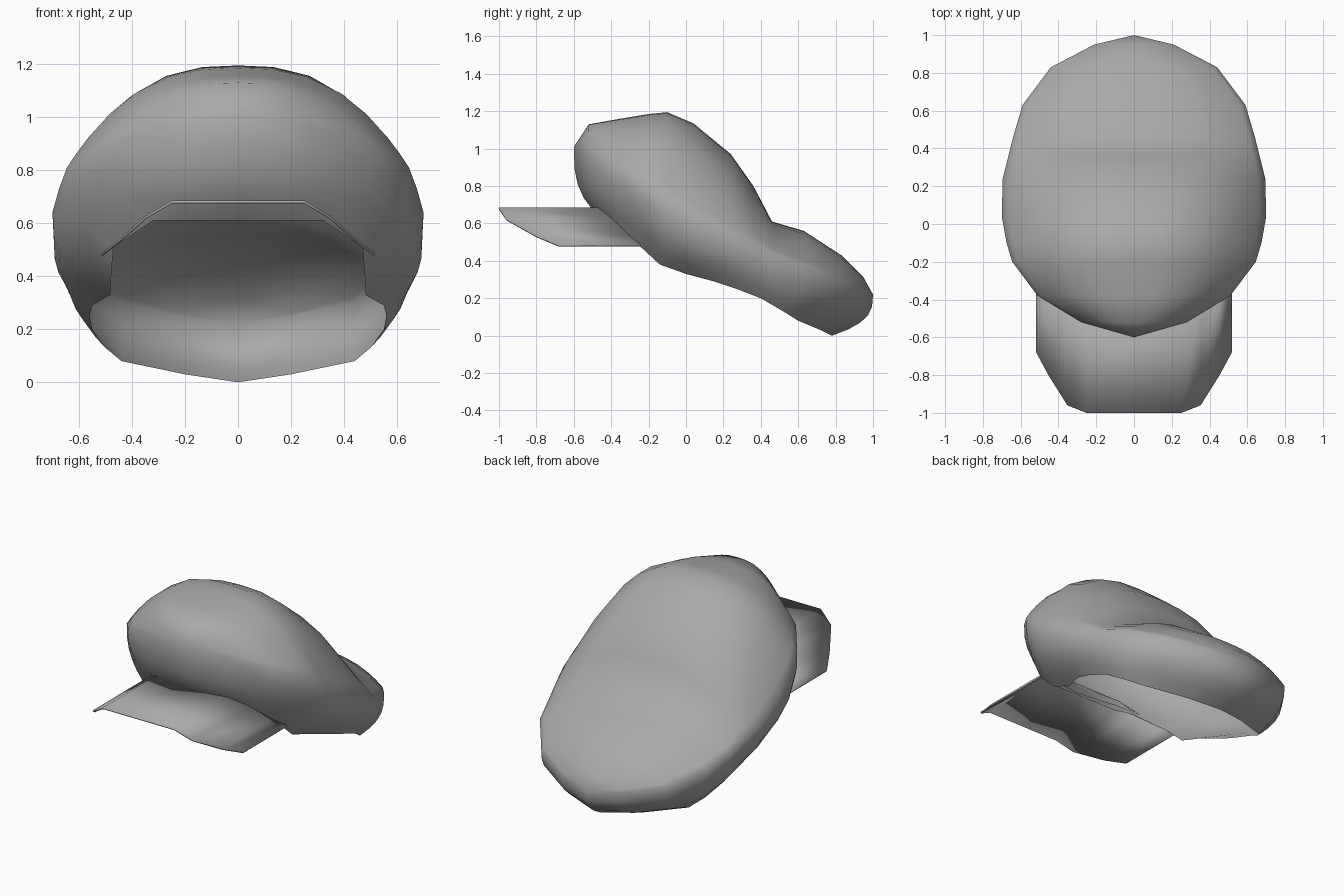
import bpy
import bmesh

cube = bpy.data.objects.get("Cube")
if cube:
    bpy.data.objects.remove(cube)

cloth = bpy.data.materials.new("grey_cloth")
cloth.use_nodes = True
GREY = (0.4, 0.4, 0.4, 1)
cloth.diffuse_color = GREY
cloth.node_tree.nodes["Principled BSDF"].inputs["Base Color"].default_value = GREY


def loft(name, rows, angle):
    """Skin a grid of points, weld coincident ones and shade smooth."""
    bm = bmesh.new()
    grid = [[bm.verts.new(p) for p in row] for row in rows]
    for a, b in zip(grid, grid[1:]):
        for i in range(len(a) - 1):
            bm.faces.new((a[i], a[i + 1], b[i + 1], b[i]))
    bmesh.ops.remove_doubles(bm, verts=bm.verts[:], dist=0.0005)
    bmesh.ops.recalc_face_normals(bm, faces=bm.faces[:])
    mesh = bpy.data.meshes.new(name)
    bm.to_mesh(mesh)
    bm.free()
    obj = bpy.data.objects.new(name, mesh)
    bpy.context.collection.objects.link(obj)
    mesh.materials.append(cloth)
    bpy.ops.object.select_all(action="DESELECT")
    obj.select_set(True)
    bpy.context.view_layer.objects.active = obj
    bpy.ops.object.shade_smooth_by_angle(angle=angle)
    return obj


def mirrored(half):
    """Extend a centre-to-side row of points to both sides."""
    return [(-x, y, z) for x, y, z in reversed(half[1:])] + half


# Crown stations, front to back:
# rim y, rim half width, rim z, centre top z, then the head opening x, y, z
stations = [
    (-.60, 0, 1.01, 1.01, 0, -.43, .61),
    (-.52, .28, .97, 1.13, .20, -.43, .61),
    (-.38, .51, .89, 1.155, .32, -.40, .61),
    (-.20, .645, .81, 1.185, .47, -.28, .51),
    (-.10, .675, .73, 1.195, .48, -.14, .38),
    (.04, .70, .64, 1.135, .48, 0, .33),
    (.24, .695, .54, .97, .55, .15, .29),
    (.36, .665, .49, .80, .56, .27, .25),
    (.46, .64, .44, .61, .55, .40, .20),
    (.63, .59, .38, .56, .50, .52, .13),
    (.83, .44, .30, .43, .44, .60, .08),
    (.95, .21, .25, .31, .20, .72, .03),
    (1, 0, .22, .22, 0, .78, 0),
]


def crown_section(y, width, rim, top, ox, oy, oz):
    # Domed top out to the rim, then the rolled underside to the opening
    half = [(width * u, y, rim + (top - rim) * (1 - u ** 2.7))
            for u in (0, .2, .4, .6, .75, .88, .95, 1)]
    for v in (.2, .4, .6, .8, 1):
        inward, down = v ** 2.3, v ** .75
        half.append((width + (ox - width) * inward,
                     y + (oy - y) * inward,
                     rim + (oz - rim) * down))
    return mirrored(half)


loft("cap_crown", [crown_section(*s) for s in stations], 1.1)

# Curved brim: x, z, front y, back y
brim_stations = [
    (0, .68, -1, -.43),
    (.25, .68, -1, -.43),
    (.35, .62, -.96, -.39),
    (.45, .53, -.80, -.30),
    (.515, .48, -.68, -.24),
]
front_edge = mirrored([(x, front, z) for x, z, front, back in brim_stations])
back_edge = mirrored([(x, back, z) for x, z, front, back in brim_stations])
brim = loft("cap_brim", [front_edge, back_edge], .5)
thickness = brim.modifiers.new("thickness", "SOLIDIFY")
thickness.thickness = .01
thickness.offset = 0
